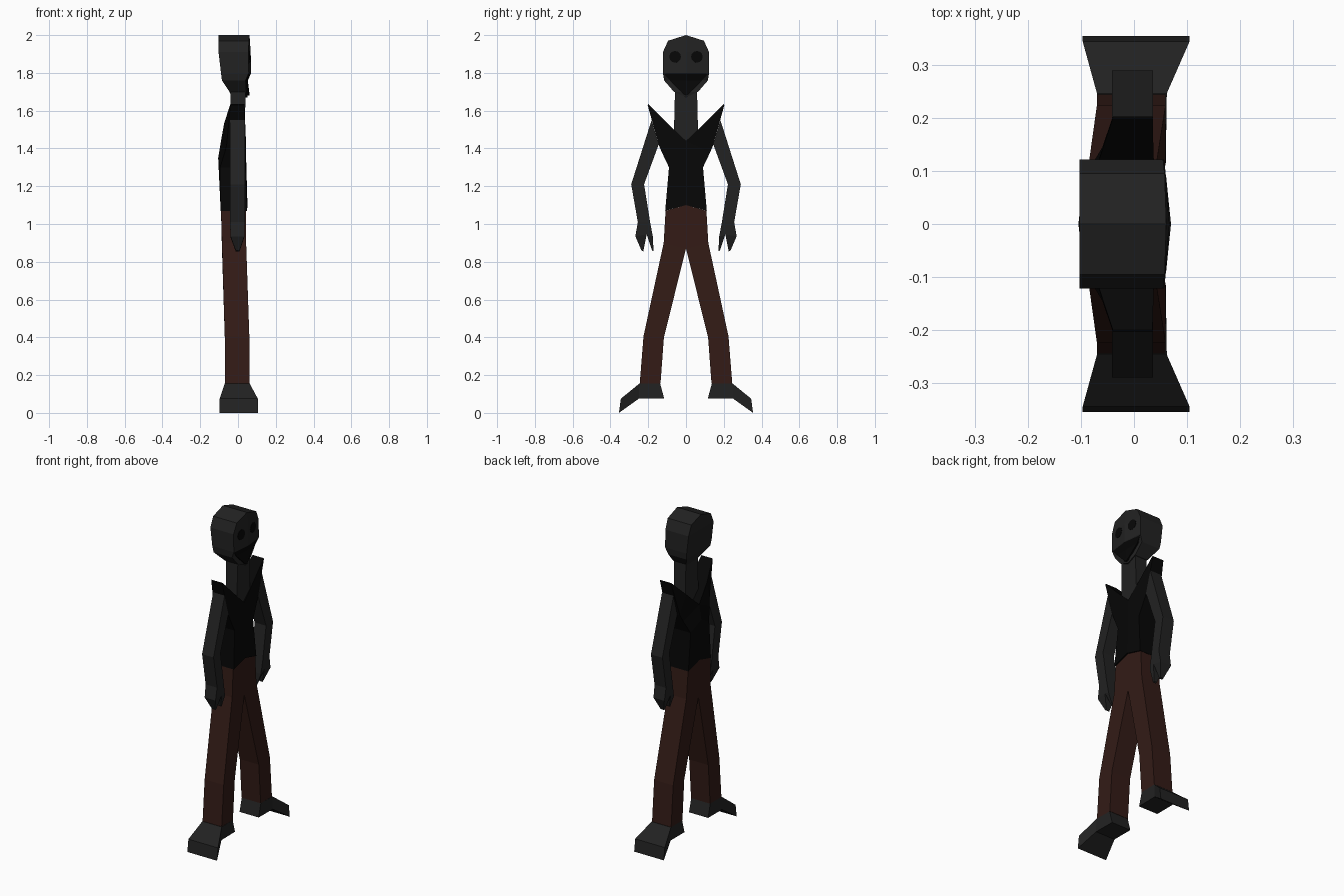
import bpy, bmesh, math
from mathutils import Matrix


def material(name, rgb):
    m = bpy.data.materials.new(name)
    m.diffuse_color = (*rgb, 1)
    return m


GREY = material("charcoal", (0.016, 0.016, 0.016))
BLACK = material("black", (0.002, 0.002, 0.002))
BROWN = material("brown", (0.033, 0.011, 0.008))


def finish(name, bm, mat):
    bmesh.ops.remove_doubles(bm, verts=bm.verts, dist=0.0005)
    bmesh.ops.recalc_face_normals(bm, faces=bm.faces)
    me = bpy.data.meshes.new(name)
    bm.to_mesh(me)
    bm.free()
    me.materials.append(mat)
    ob = bpy.data.objects.new(name, me)
    bpy.context.collection.objects.link(ob)


def loft(name, mat, *strips):
    """Four-sided loft, mirrored in y. Row: inner y,z, outer y,z, then
    x back inner, x front inner, x back outer, x front outer (last two optional)."""
    bm = bmesh.new()
    for rows in strips:
        for s in (1, -1):
            rings = []
            for yi, zi, yo, zo, bi, fi, *outer in rows:
                bo, fo = outer or (bi, fi)
                rings.append([bm.verts.new(c) for c in (
                    (bi, s * yi, zi), (fi, s * yi, zi), (fo, s * yo, zo), (bo, s * yo, zo))])
            faces = [rings[0], rings[-1]]
            for a, b in zip(rings, rings[1:]):
                faces += [(a[i], a[(i + 1) % 4], b[(i + 1) % 4], b[i]) for i in range(4)]
            for f in faces:
                if any(abs(v.co.y) > 1e-5 for v in f):   # leave the centre plane open
                    bm.faces.new(f)
    finish(name, bm, mat)


# Head, mouth and eyes, facing +x
loft("head", GREY, [
    (0, 2.00, .095, 1.97, -.103, .061, -.103, .058),
    (0, 1.91, .122, 1.91, -.103, .067, -.103, .055),
    (0, 1.80, .122, 1.80, -.09, .07, -.09, .057),
    (0, 1.765, .116, 1.76, -.085, .046, -.085, .04),
    (0, 1.70, .064, 1.70, -.045, .054, -.045, .044),
    (0, 1.67, .015, 1.678, -.03, .05, -.03, .045)])
loft("mouth", BLACK, [
    (0, 1.798, .119, 1.798, .03, .069, .02, .056),
    (0, 1.76, .085, 1.76, .03, .052, .02, .049),
    (0, 1.68, .01, 1.685, .03, .062, .03, .058)])
bm = bmesh.new()
for s in (1, -1):
    bmesh.ops.create_cone(
        bm, cap_ends=True, segments=12, radius1=.031, radius2=.031, depth=.012,
        matrix=Matrix.Translation((.058, s * .057, 1.885)) @ Matrix.Rotation(s * .1, 4, 'Z')
        @ Matrix.Rotation(math.pi / 2, 4, 'Y'))
finish("eyes", bm, BLACK)

# Neck
loft("neck", GREY, [
    (0, 1.72, .058, 1.72, -.04, .04),
    (0, 1.40, .066, 1.40, -.04, .035)])

# Vest with pointed shoulders: shoulder spike, then the body
loft("vest", BLACK, [
    (.20, 1.635, .203, 1.63, -.04, .035),
    (.10, 1.535, .145, 1.42, -.073, .038, -.06, .035),
    (0, 1.44, .128, 1.38, -.09, .042, -.07, .037),
    (0, 1.35, .09, 1.30, -.105, .043, -.095, .04),
    (0, 1.10, .11, 1.07, -.093, .05, -.093, .048)])

# Arms, with each hand split into two fingers
loft("arms", GREY, [
    (.145, 1.42, .182, 1.55, -.042, .036),
    (.222, 1.21, .29, 1.21, -.042, .036),
    (.19, 1.01, .255, 1.01, -.042, .036)])
loft("hands", GREY, [
    (.19, 1.01, .225, 1.01, -.042, .036),
    (.175, .93, .208, .945, -.04, .034),
    (.172, .855, .18, .86, -.012, .008)], [
    (.225, 1.01, .255, 1.01, -.042, .036),
    (.208, .945, .268, .935, -.04, .034),
    (.226, .855, .236, .86, -.012, .008)])

# Trousers
loft("trousers", BROWN, [
    (0, 1.10, .108, 1.07, -.09, .042),
    (0, .87, .118, .90, -.085, .043),
    (.117, .40, .225, .405, -.07, .06),
    (.135, .155, .245, .155, -.07, .06)])

# Shoes: ankle block and sloping toe
loft("shoes", GREY, [
    (.115, .075, .137, .155, -.07, .06),
    (.25, .075, .247, .155, -.07, .062),
    (.355, .0, .345, .075, -.097, .105)])
